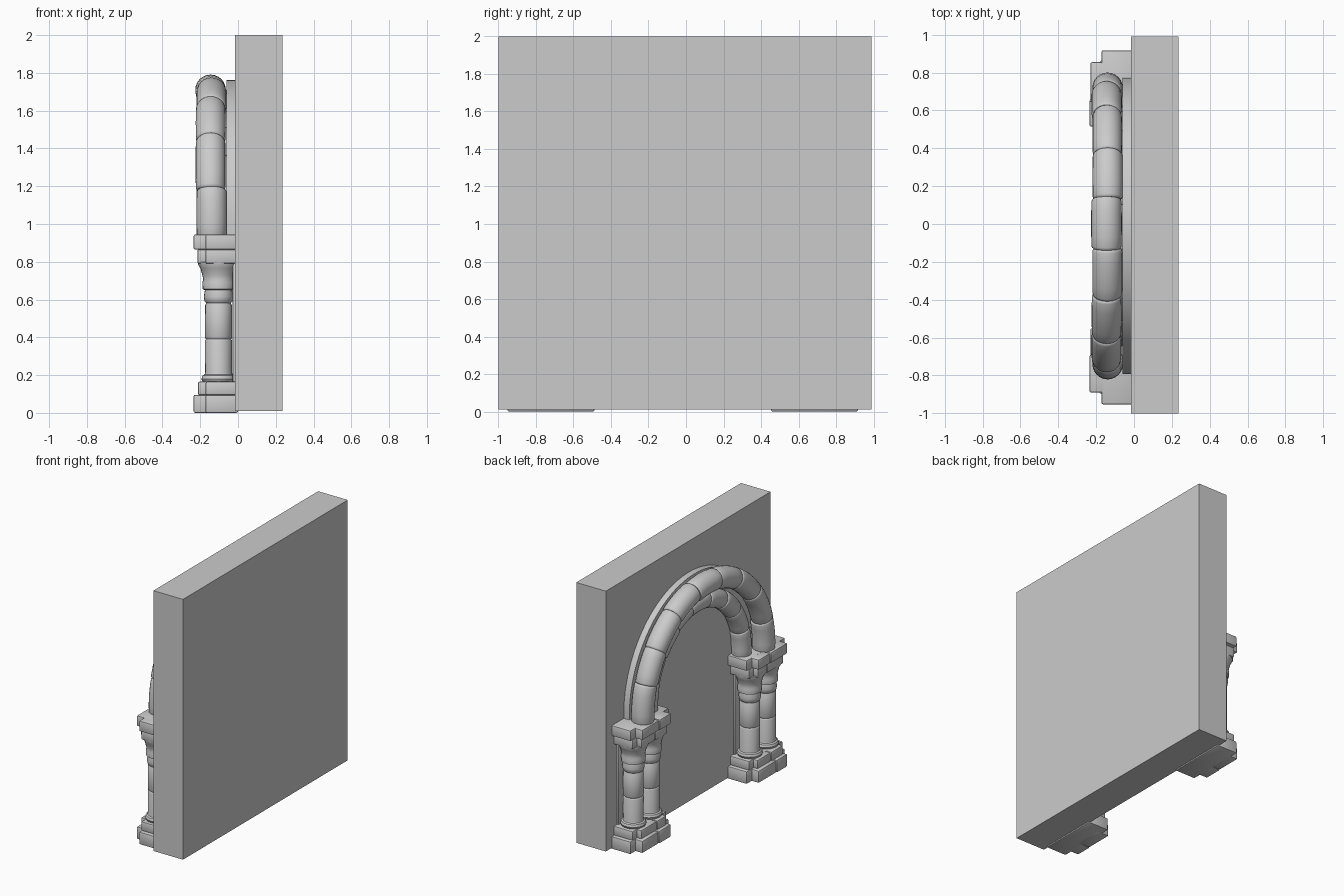
import bpy, bmesh, math, random

if "Cube" in bpy.data.objects:
    bpy.data.objects.remove(bpy.data.objects["Cube"])
random.seed(4)

ZC = 0.98      # height of the arch centre
YC = -0.01     # middle of the arch


def finish(name, bm, smooth=True):
    bmesh.ops.recalc_face_normals(bm, faces=bm.faces)
    me = bpy.data.meshes.new(name)
    bm.to_mesh(me)
    bm.free()
    ob = bpy.data.objects.new(name, me)
    bpy.context.collection.objects.link(ob)
    if smooth:
        bpy.ops.object.select_all(action='DESELECT')
        ob.select_set(True)
        bpy.context.view_layer.objects.active = ob
        bpy.ops.object.shade_smooth_by_angle(angle=math.radians(40))
    return ob


def block(name, x0, x1, y0, y1, z0, z1, bevel=0.0):
    bm = bmesh.new()
    bmesh.ops.create_cube(bm, size=1)
    for v in bm.verts:
        v.co = ((x0 + x1) / 2 + v.co.x * (x1 - x0),
                (y0 + y1) / 2 + v.co.y * (y1 - y0),
                (z0 + z1) / 2 + v.co.z * (z1 - z0))
    if bevel:
        bmesh.ops.bevel(bm, geom=bm.edges[:], offset=bevel, segments=2,
                        profile=0.5, affect='EDGES')
    return finish(name, bm, bool(bevel))


def loft(bm, rings, closed=False):
    vr = [[bm.verts.new(p) for p in r] for r in rings]
    n = len(vr[0])
    pairs = list(zip(vr, vr[1:])) + ([(vr[-1], vr[0])] if closed else [])
    for a, b in pairs:
        for i in range(n):
            j = (i + 1) % n
            bm.faces.new((a[i], a[j], b[j], b[i]))
    if not closed:
        bm.faces.new(vr[0])
        bm.faces.new(vr[-1])


def arch_point(r, a):
    # semicircle with short straight legs for angles outside 0..pi
    if a < 0:
        return r, ZC + a * r
    if a > math.pi:
        return -r, ZC + (math.pi - a) * r
    return r * math.cos(a), ZC + r * math.sin(a)


def arch_roll(name, x, r, tube, count, n=24):
    # row of curved stones with slightly rounded ends
    bm = bmesh.new()
    leg = 0.045 / r
    a0, a1 = -leg, math.pi + leg
    cuts = [a0 + (a1 - a0) * (i + (random.uniform(-.08, .08) if 0 < i < count else 0)) / count
            for i in range(count + 1)]
    for s, e in zip(cuts, cuts[1:]):
        k = tube * random.uniform(0.97, 1.03)
        dx = random.uniform(-0.004, 0.004)
        rings = []
        for t, f in [(0, .9), (.02, .97), (.05, 1), (.25, 1.01), (.5, 1.015),
                     (.75, 1.01), (.95, 1), (.98, .97), (1, .9)]:
            a = s + (e - s) * t
            c = min(max(a, 0), math.pi)
            y, z = arch_point(r, a)
            ring = []
            for i in range(n):
                u = 2 * math.pi * i / n
                d = k * f * math.cos(u)
                ring.append((x + dx + k * f * math.sin(u),
                             YC + y + d * math.cos(c), z + d * math.sin(c)))
            rings.append(ring)
        loft(bm, rings)
    return finish(name, bm)


def arch_band(name, x0, x1, r0, r1):
    bm = bmesh.new()
    rings = []
    for i in range(50):
        a = -0.05 + (math.pi + 0.1) * i / 49
        rings.append([(x, YC + arch_point(r, a)[0], arch_point(r, a)[1])
                      for x, r in ((x0, r0), (x0, r1), (x1, r1), (x1, r0))])
    loft(bm, rings)
    return finish(name, bm)


def column(name, x, y, profile, n=24):
    bm = bmesh.new()
    loft(bm, [[(x + r * math.cos(2 * math.pi * i / n),
                y + r * math.sin(2 * math.pi * i / n), z) for i in range(n)]
              for r, z in profile])
    return finish(name, bm)


# Backing wall
block("wall", -0.015, 0.235, -1.0, 0.99, 0.01, 2.0)

# Column outline: foot ring, two drums, neck rings, flared capital
PROFILE = [(.07, .155), (.085, .165), (.091, .18), (.085, .197), (.074, .203),
           (.071, .215), (.072, .38), (.069, .387), (.066, .39), (.069, .393),
           (.072, .40), (.071, .57), (.066, .578), (.066, .582), (.074, .59),
           (.078, .615), (.073, .645), (.072, .65), (.084, .655), (.086, .69),
           (.081, .705), (.086, .73), (.096, .765), (.108, .785), (.108, .80)]

for side, s, yc in (("left", 1, 0.685), ("right", -1, -0.72)):
    # Paired columns
    for k, off in (("outer", 0.097), ("inner", -0.097)):
        column(f"{side}_{k}_column", -0.103, yc + s * off, PROFILE)
    # Masonry behind the columns
    block(f"{side}_pilaster", -0.028, 0.0, yc - .17, yc + .17, 0.16, 0.80, 0.006)
    # Base and capital slabs: wide block at the back, two narrower in front
    for part, z0, z1, xf, wb, wf in (("plinth", 0.0, 0.096, -.235, .232, .17),
                                     ("base", 0.094, 0.165, -.212, .205, .15),
                                     ("capital", 0.79, 0.866, -.215, .205, .15),
                                     ("abacus", 0.864, 0.945, -.235, .232, .17)):
        m = yc + random.uniform(-.05, .05)
        block(f"{side}_{part}_back", -.172, 0.0, yc - wb, yc + wb, z0, z1, .009)
        block(f"{side}_{part}_front_a", xf, -.12, yc - wf, m, z0, z1, .009)
        block(f"{side}_{part}_front_b", xf + .005, -.12, m, yc + wf, z0, z1 - .003, .009)

# Arch: recessed band with an outer and an inner roll of stones
arch_band("arch_band", -0.062, 0.0, 0.58, 0.783)
arch_roll("outer_arch_roll", -0.142, 0.73, 0.078, 9)
arch_roll("inner_arch_roll", -0.065, 0.565, 0.07, 9)
